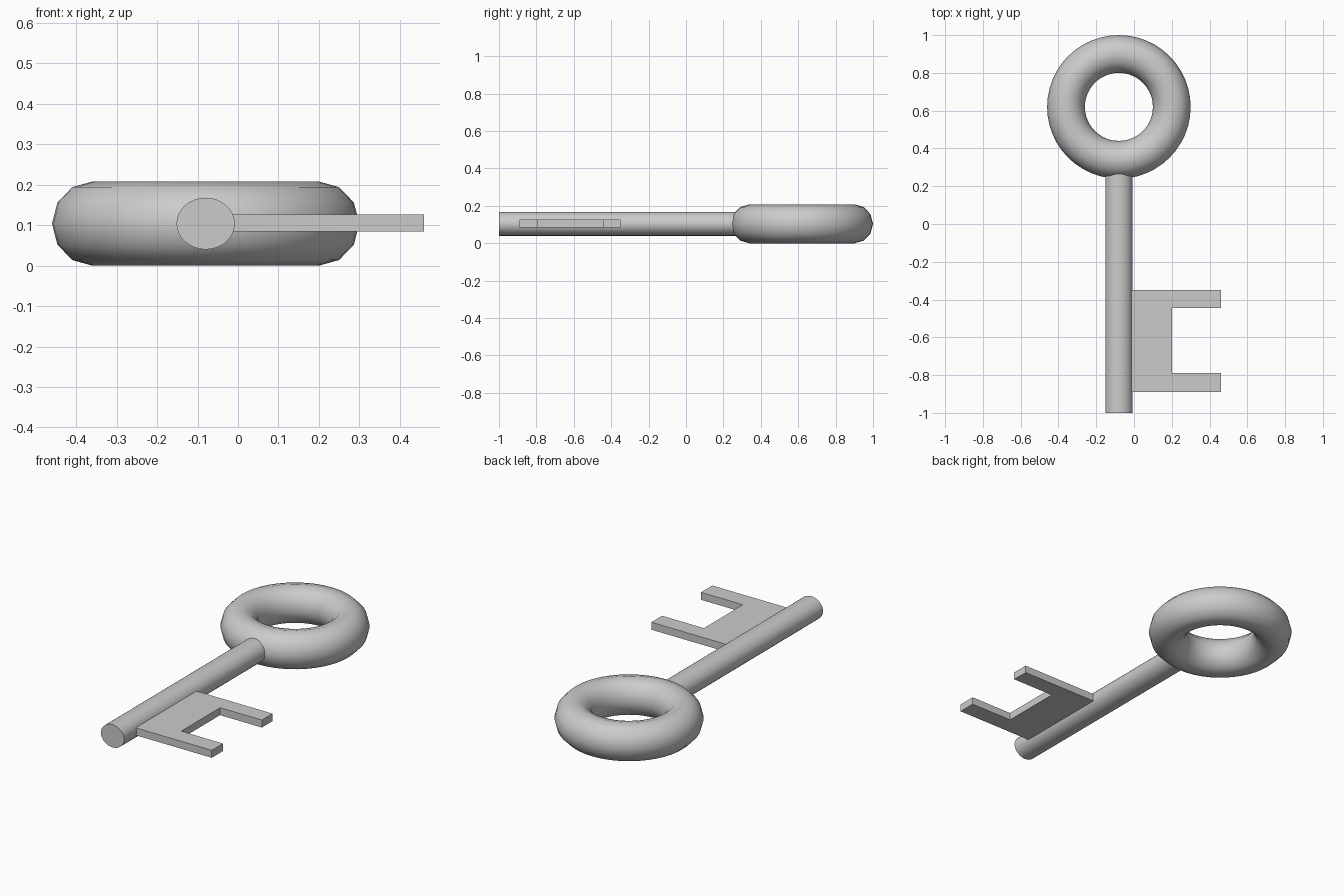
import bpy, bmesh, math

if "Cube" in bpy.data.objects:
    bpy.data.objects.remove(bpy.data.objects["Cube"])

CX, CZ = -0.08, 0.104  # key axis


def smooth(obj):
    bpy.ops.object.select_all(action='DESELECT')
    obj.select_set(True)
    bpy.context.view_layer.objects.active = obj
    bpy.ops.object.shade_smooth_by_angle(angle=math.radians(40))


# Ring handle
bpy.ops.mesh.primitive_torus_add(major_segments=48, minor_segments=12,
                                 major_radius=0.28, minor_radius=0.1,
                                 location=(CX, 0.62, CZ))
bow = bpy.context.object
bow.name = "ring_handle"
bow.scale.z = 1.04
smooth(bow)

# Slightly oval shaft, running from the tip into the ring
Y0, Y1 = -1.0, 0.32
bpy.ops.mesh.primitive_cylinder_add(vertices=32, radius=1, depth=Y1 - Y0,
                                    location=(CX, (Y0 + Y1) / 2, CZ),
                                    rotation=(math.pi / 2, 0, 0))
shaft = bpy.context.object
shaft.name = "shaft"
shaft.scale = (0.072, 0.064, 1)
smooth(shaft)

# Flat bit with two teeth, extruded from its outline
outline = [(-0.03, -0.89), (0.46, -0.89), (0.46, -0.79), (0.20, -0.79),
           (0.20, -0.445), (0.46, -0.445), (0.46, -0.35), (-0.03, -0.35)]
bm = bmesh.new()
face = bm.faces.new([bm.verts.new((x, y, 0.084)) for x, y in outline])
ext = bmesh.ops.extrude_face_region(bm, geom=[face])
top = [v for v in ext["geom"] if isinstance(v, bmesh.types.BMVert)]
bmesh.ops.translate(bm, verts=top, vec=(0, 0, 0.042))
bmesh.ops.recalc_face_normals(bm, faces=bm.faces[:])
mesh = bpy.data.meshes.new("bit")
bm.to_mesh(mesh)
bm.free()
bpy.context.collection.objects.link(bpy.data.objects.new("bit", mesh))
